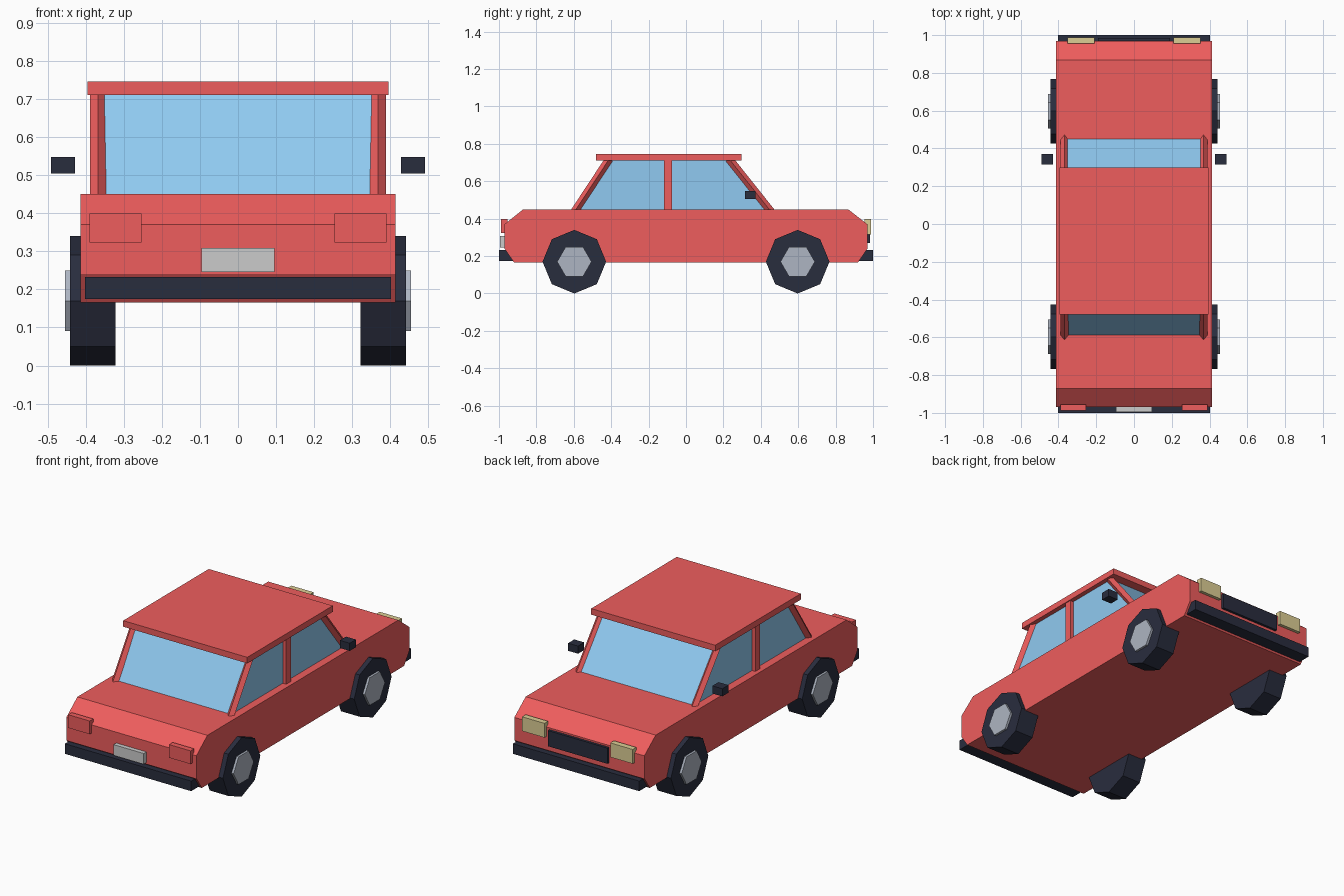
import bpy, bmesh
from math import pi
from mathutils import Vector, Matrix

if "Cube" in bpy.data.objects:
    bpy.data.objects.remove(bpy.data.objects["Cube"])


def material(name, r, g, b):
    m = bpy.data.materials.new(name)
    m.diffuse_color = (r, g, b, 1)
    m.use_nodes = True
    m.node_tree.nodes["Principled BSDF"].inputs["Base Color"].default_value = m.diffuse_color
    return m


RED = material("red_paint", 0.86, 0.11, 0.11)
GLASS = material("blue_glass", 0.28, 0.59, 0.88)
DARK = material("dark_rubber", 0.022, 0.026, 0.048)
STEEL = material("hub_grey", 0.42, 0.46, 0.54)
CREAM = material("lamp_cream", 0.72, 0.62, 0.30)
PLATE = material("plate_white", 0.72, 0.73, 0.75)


def finish(name, bm, mat):
    bmesh.ops.recalc_face_normals(bm, faces=bm.faces)
    me = bpy.data.meshes.new(name)
    bm.to_mesh(me)
    bm.free()
    me.materials.append(mat)
    ob = bpy.data.objects.new(name, me)
    bpy.context.collection.objects.link(ob)
    return ob


def box(name, x, y, z, mat):
    """Box from (min, max) ranges."""
    bm = bmesh.new()
    size = [r[1] - r[0] for r in (x, y, z)]
    mid = [(r[0] + r[1]) / 2 for r in (x, y, z)]
    bmesh.ops.create_cube(bm, size=1, matrix=Matrix.Translation(mid) @ Matrix.Diagonal((*size, 1)))
    return finish(name, bm, mat)


def extrude_profile(name, points, half_width, mat):
    """Side profile (y, z) extruded across x."""
    bm = bmesh.new()
    face = bm.faces.new([bm.verts.new((-half_width, y, z)) for y, z in points])
    new = bmesh.ops.extrude_face_region(bm, geom=[face])["geom"]
    verts = [v for v in new if isinstance(v, bmesh.types.BMVert)]
    bmesh.ops.translate(bm, verts=verts, vec=(2 * half_width, 0, 0))
    # extrude_face_region keeps the source face as the other cap
    if face.is_valid is False or len(bm.faces) < len(points) + 2:
        bmesh.ops.holes_fill(bm, edges=bm.edges)
    return finish(name, bm, mat)


def rod(name, a, b, radius, sides, mat):
    """Low-sided cylinder between two points, first corner along local x."""
    a, b = Vector(a), Vector(b)
    z = (b - a).normalized()
    x = Vector((0, 1, 0)) if abs(z.x) > 0.9 else Vector((1, 0, 0))
    rot = Matrix((x, z.cross(x), z)).transposed().to_4x4()
    bm = bmesh.new()
    bmesh.ops.create_cone(bm, cap_ends=True, segments=sides, radius1=radius, radius2=radius,
                          depth=(b - a).length, matrix=Matrix.Translation((a + b) / 2) @ rot)
    # put a corner exactly on the local x axis whatever the primitive's phase
    v = min((p.co - a for p in bm.verts), key=lambda d: abs(d.dot(z)))
    v = v - z * v.dot(z)
    from_x = x.angle(v) % (2 * pi / sides)
    if min(from_x, 2 * pi / sides - from_x) > 0.01:
        bmesh.ops.rotate(bm, verts=bm.verts, cent=a, matrix=Matrix.Rotation(pi / sides, 3, z))
    return finish(name, bm, mat)


# body shell, glazed cabin and roof
extrude_profile("body", [(-0.92, 0.166), (0.92, 0.166), (0.97, 0.24), (0.97, 0.37),
                         (0.867, 0.45), (-0.87, 0.45), (-0.97, 0.37), (-0.97, 0.24)], 0.414, RED)
extrude_profile("cabin_glass", [(-0.59, 0.445), (0.455, 0.445), (0.24, 0.715), (-0.418, 0.715)],
                0.368, GLASS)
box("roof", (-0.395, 0.395), (-0.48, 0.298), (0.71, 0.745), RED)

# bumpers, grille and number plate
box("bumper_front", (-0.402, 0.402), (-1.0, -0.92), (0.175, 0.233), DARK)
box("bumper_back", (-0.402, 0.402), (0.92, 1.0), (0.175, 0.233), DARK)
box("grille", (-0.19, 0.19), (0.955, 0.985), (0.27, 0.36), DARK)
box("number_plate", (-0.096, 0.096), (-0.995, -0.96), (0.246, 0.308), PLATE)

# parts repeated on both sides
for side, s in (("left", -1), ("right", 1)):
    def span(a, b):
        return tuple(sorted((s * a, s * b)))

    box(f"headlight_{side}", span(0.21, 0.352), (0.955, 0.988), (0.315, 0.397), CREAM)
    box(f"tail_light_{side}", span(0.253, 0.39), (-0.988, -0.955), (0.323, 0.399), RED)
    box(f"mirror_{side}", span(0.428, 0.491), (0.315, 0.371), (0.504, 0.548), DARK)

    # window pillars
    px = s * 0.368
    rod(f"windscreen_pillar_{side}", (px, 0.457, 0.435), (px, 0.23, 0.72), 0.021, 4, RED)
    rod(f"rear_pillar_{side}", (px, -0.598, 0.435), (px, -0.41, 0.72), 0.021, 4, RED)
    box(f"door_pillar_{side}", span(0.347, 0.389), (-0.118, -0.075), (0.44, 0.715), RED)

    # wheels and hubs
    for end, y in (("front", -0.597), ("back", 0.597)):
        rod(f"wheel_{end}_{side}", (s * 0.322, y, 0.17), (s * 0.441, y, 0.17), 0.17, 8, DARK)
        rod(f"hub_{end}_{side}", (s * 0.40, y, 0.17), (s * 0.454, y, 0.17), 0.092, 6, STEEL)
